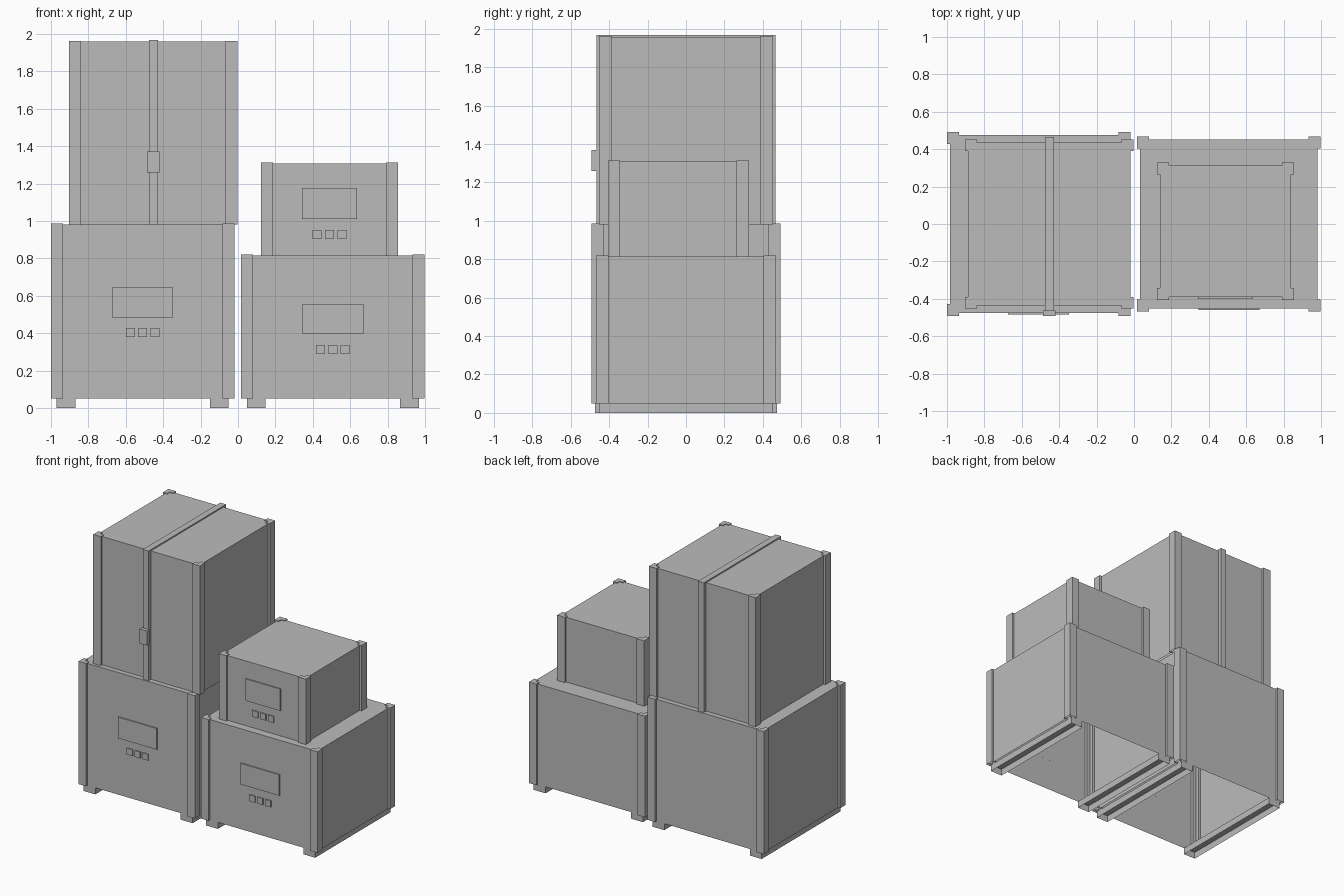
import bpy, bmesh

if "Cube" in bpy.data.objects:
    bpy.data.objects.remove(bpy.data.objects["Cube"])

grey = bpy.data.materials.new("plain grey")
grey.diffuse_color = (0.5, 0.5, 0.5, 1)
grey.use_nodes = True
grey.node_tree.nodes["Principled BSDF"].inputs["Base Color"].default_value = grey.diffuse_color


def prism(name, outline, z0, z1):
    """Extrude a counter-clockwise outline upward; hollow underneath, closed on top."""
    bm = bmesh.new()
    low = [bm.verts.new((x, y, z0)) for x, y in outline]
    top = [bm.verts.new((x, y, z1)) for x, y in outline]
    n = len(outline)
    for i in range(n):
        j = (i + 1) % n
        bm.faces.new((low[i], low[j], top[j], top[i]))
    bm.faces.new(top)
    mesh = bpy.data.meshes.new(name)
    bm.to_mesh(mesh)
    bm.free()
    mesh.materials.append(grey)
    ob = bpy.data.objects.new(name, mesh)
    bpy.context.collection.objects.link(ob)
    return ob


def block(name, x0, x1, y0, y1, z0, z1):
    return prism(name, [(x0, y0), (x1, y0), (x1, y1), (x0, y1)], z0, z1)


POST, THICK, PROUD = 0.064, 0.035, 0.016


def crate(name, x0, x1, y0, y1, z0, z1):
    # crate shell, set in slightly from its corner posts
    block(name + "_body", x0 + PROUD, x1 - PROUD, y0 + PROUD, y1 - PROUD, z0, z1 - 0.005)
    # angle-section corner posts
    angle = [(0, 0), (POST, 0), (POST, THICK), (THICK, THICK), (THICK, POST), (0, POST)]
    for cx, sx, side in ((x0, 1, "left"), (x1, -1, "right")):
        for cy, sy, end in ((y0, 1, "front"), (y1, -1, "back")):
            pts = [(cx + sx * a, cy + sy * b) for a, b in angle]
            if sx * sy < 0:
                pts.reverse()
            prism(f"{name}_post_{end}_{side}", pts, z0, z1)


def runners(name, x0, x1, y0, y1):
    # two floor runners, front to back
    for a, side in ((x0 + 0.03, "left"), (x1 - 0.13, "right")):
        block(f"{name}_runner_{side}", a, a + 0.1, y0 + PROUD, y1 - PROUD, 0, 0.051)


def labels(name, x, width, z0, z1, zs, y):
    # front plate with three small square tags below
    block(name + "_label", x - width / 2, x + width / 2, y + PROUD - 0.009, y + PROUD + 0.005, z0, z1)
    for i in (-1, 0, 1):
        c = x + i * 0.066
        block(f"{name}_tag_{i + 2}", c - 0.024, c + 0.024,
              y + PROUD - 0.009, y + PROUD + 0.005, zs, zs + 0.048)


# lower left crate
crate("left_crate", -1.0, -0.02, -0.491, 0.491, 0.05, 0.985)
runners("left_crate", -1.0, -0.02, -0.491, 0.491)
labels("left_crate", -0.51, 0.326, 0.484, 0.645, 0.38, -0.491)

# lower right crate
crate("right_crate", 0.017, 0.997, -0.468, 0.468, 0.05, 0.82)
runners("right_crate", 0.017, 0.997, -0.468, 0.468)
labels("right_crate", 0.507, 0.326, 0.396, 0.556, 0.288, -0.468)

# tall crate stacked on the left
crate("tall_crate", -0.903, -0.004, -0.453, 0.453, 0.98, 1.963)
block("strap", -0.476, -0.428, -0.466, 0.466, 0.98, 1.968)
block("strap_buckle", -0.486, -0.421, -0.492, -0.462, 1.26, 1.37)

# small crate stacked on the right
crate("small_crate", 0.123, 0.856, -0.407, 0.328, 0.815, 1.313)
labels("small_crate", 0.489, 0.294, 1.01, 1.176, 0.903, -0.407)
